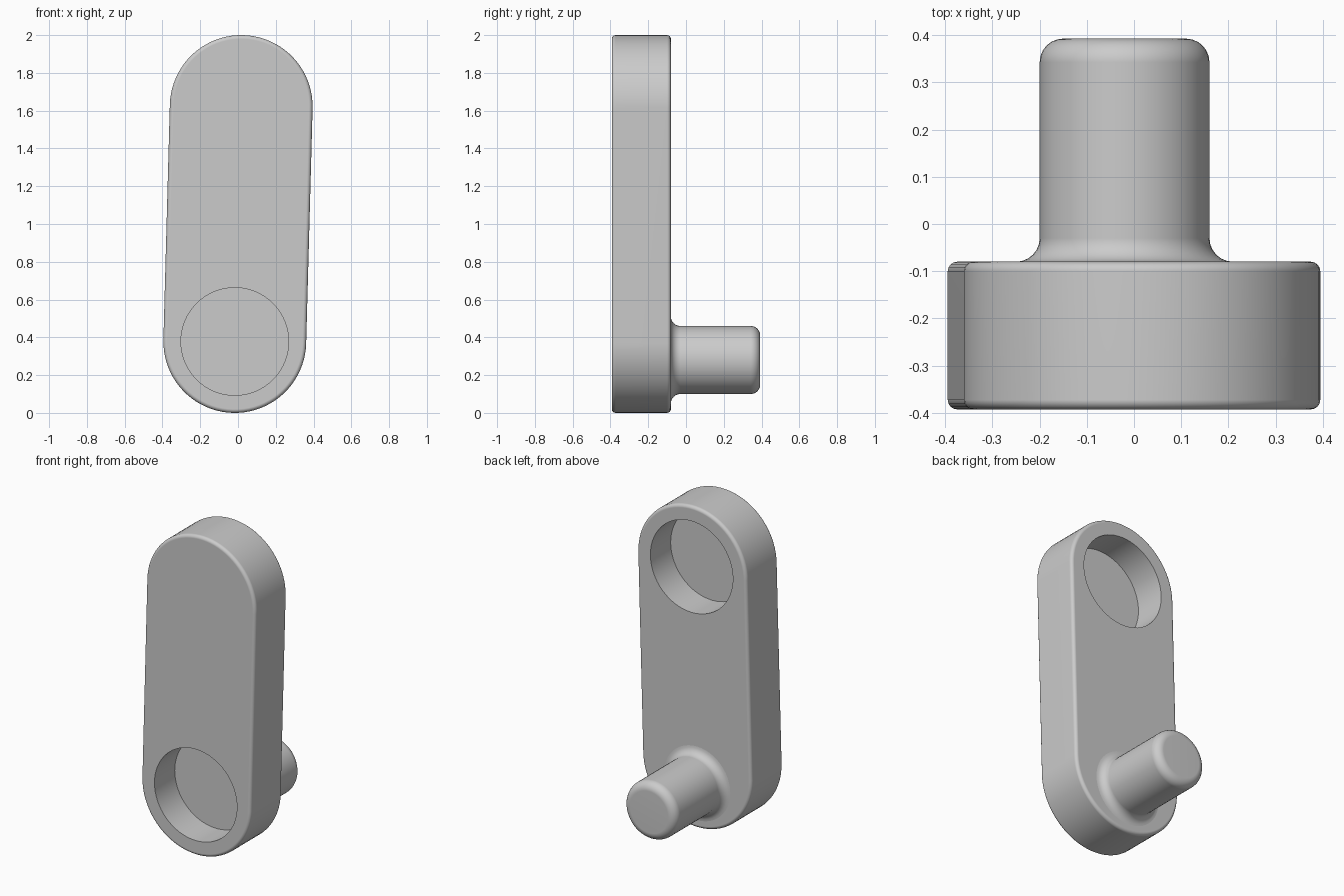
import bpy, bmesh
from math import sin, cos, pi, atan2
from mathutils import Matrix, Vector

if "Cube" in bpy.data.objects:
    bpy.data.objects.remove(bpy.data.objects["Cube"], do_unlink=True)

grey = bpy.data.materials.new("plain grey")
grey.use_nodes = True
colour = (0.6, 0.6, 0.6, 1)
grey.diffuse_color = colour
grey.node_tree.nodes["Principled BSDF"].inputs["Base Color"].default_value = colour

FRONT, BACK = -0.393, -0.08
RADIUS, ROUND = 0.378, 0.02
LOW, HIGH = Vector((-0.017, 0.378)), Vector((0.017, 1.622))


def make(name, bm):
    bmesh.ops.recalc_face_normals(bm, faces=bm.faces)
    mesh = bpy.data.meshes.new(name)
    bm.to_mesh(mesh)
    bm.free()
    mesh.materials.append(grey)
    obj = bpy.data.objects.new(name, mesh)
    bpy.context.collection.objects.link(obj)
    return obj


def activate(obj):
    bpy.ops.object.select_all(action="DESELECT")
    obj.select_set(True)
    bpy.context.view_layer.objects.active = obj


def finish(obj):
    activate(obj)
    bpy.ops.object.shade_smooth_by_angle(angle=pi / 6)
    weighted = obj.modifiers.new("even shading", "WEIGHTED_NORMAL")
    weighted.keep_sharp = True


def arc(cx, cy, r, start, end, steps):
    angles = [start + (end - start) * i / steps for i in range(steps + 1)]
    return [(cx + r * cos(a), cy + r * sin(a)) for a in angles]


# Arm: leaning rounded bar with softened rims
tilt = atan2(HIGH.y - LOW.y, HIGH.x - LOW.x) - pi / 2
outline = arc(*HIGH, RADIUS, tilt, tilt + pi, 40) + arc(*LOW, RADIUS, tilt + pi, tilt + 2 * pi, 40)
bm = bmesh.new()
face = bm.faces.new([bm.verts.new((x, FRONT, z)) for x, z in outline])
extruded = bmesh.ops.extrude_face_region(bm, geom=[face], use_keep_orig=True)["geom"]
moved = [v for v in extruded if isinstance(v, bmesh.types.BMVert)]
bmesh.ops.translate(bm, verts=moved, vec=(0, BACK - FRONT, 0))
rims = [e for e in bm.edges if abs(e.verts[0].co.y - e.verts[1].co.y) < 1e-4]
bmesh.ops.bevel(bm, geom=rims, offset=ROUND, segments=4, profile=0.5, affect="EDGES")
arm = make("arm", bm)

# Round pockets: low one in the front, high one in the back
for (x, z), mouth in ((LOW, FRONT), (HIGH, BACK)):
    bm = bmesh.new()
    spot = Matrix.Translation((x, mouth, z)) @ Matrix.Rotation(pi / 2, 4, "X")
    bmesh.ops.create_cone(bm, cap_ends=True, segments=64, radius1=0.285,
                          radius2=0.285, depth=0.4, matrix=spot)
    cutter = make("pocket_cutter", bm)
    cutter.hide_render = True
    cut = arm.modifiers.new("pocket", "BOOLEAN")
    cut.object, cut.operation, cut.solver = cutter, "DIFFERENCE", "EXACT"
    activate(arm)
    bpy.ops.object.modifier_apply(modifier=cut.name)
    bpy.data.objects.remove(cutter, do_unlink=True)
finish(arm)

# Pin: turned profile with a fillet at the root and a rounded tip
PIN_R, FILLET, TIP = 0.18, 0.05, 0.393
profile = [(0, BACK - 0.01), (PIN_R + FILLET, BACK - 0.01)]
profile += arc(PIN_R + FILLET, BACK + FILLET, FILLET, 1.5 * pi, pi, 6)
profile += arc(PIN_R - FILLET, TIP - FILLET, FILLET, 0, pi / 2, 6)
profile += [(0, TIP)]
bm = bmesh.new()
verts = [bm.verts.new((r, y, 0)) for r, y in profile]
edges = [bm.edges.new(pair) for pair in zip(verts, verts[1:])]
bmesh.ops.spin(bm, geom=verts + edges, cent=(0, 0, 0), axis=(0, 1, 0),
               angle=2 * pi, steps=48)
bmesh.ops.remove_doubles(bm, verts=bm.verts, dist=1e-4)
bmesh.ops.translate(bm, verts=bm.verts, vec=(-0.02, 0, 0.28))
finish(make("pin", bm))
